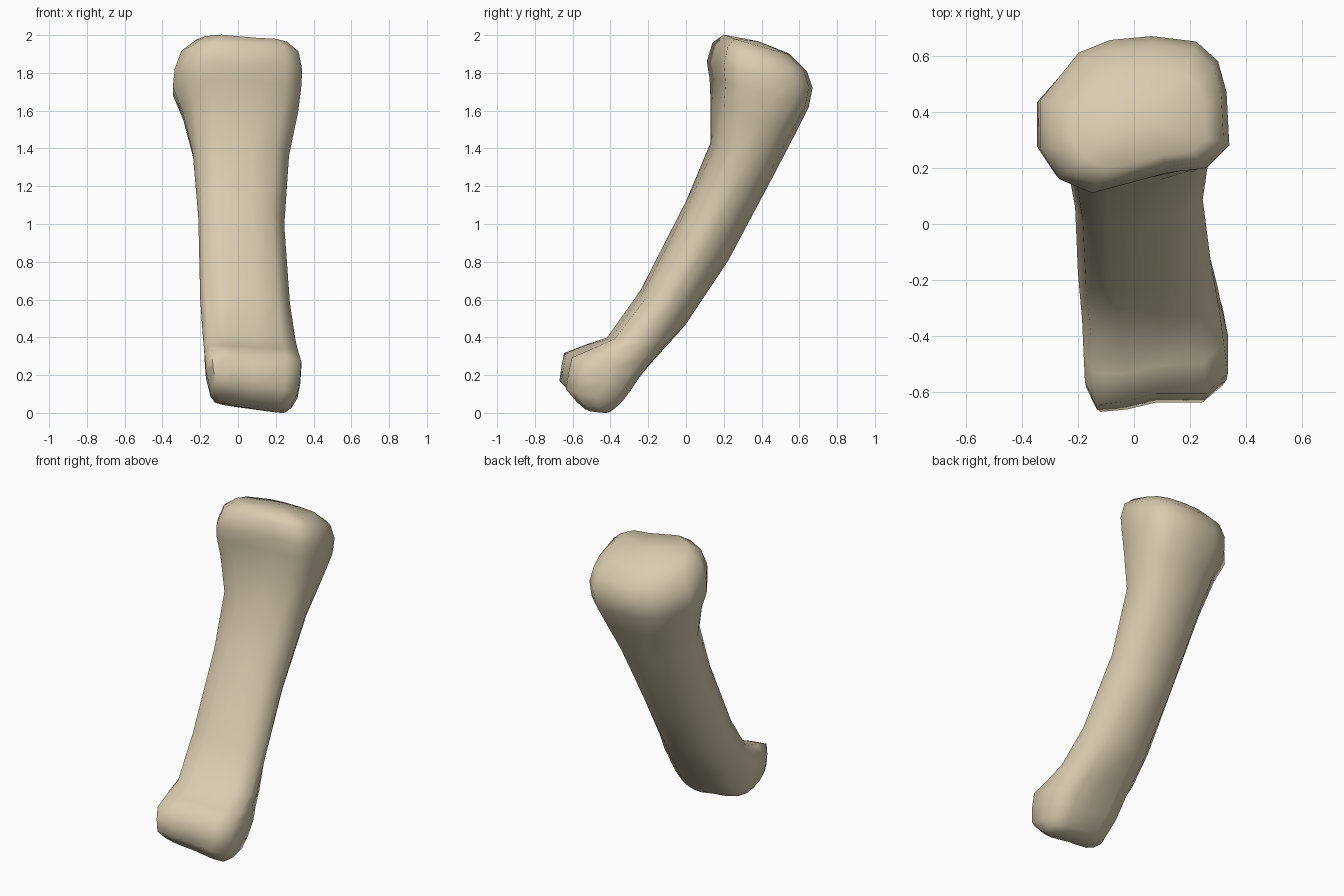
import bpy
import bmesh
from math import pi
from mathutils import Vector

cube = bpy.data.objects.get("Cube")
if cube:
    bpy.data.objects.remove(cube, do_unlink=True)

# Single bone colour
bone = bpy.data.materials.new("warm bone")
bone.use_nodes = True
bone.diffuse_color = (0.69, 0.60, 0.43, 1)
bsdf = bone.node_tree.nodes["Principled BSDF"]
bsdf.inputs["Base Color"].default_value = bone.diffuse_color
bsdf.inputs["Roughness"].default_value = 0.8

# Unit cross-sections (across, front to back), starting on the right side
FOOT = [(-1, -.6), (-.85, -1), (-.45, -.95), (0, -.8), (.7, -.8), (1, -.45), (1, .2),
        (.92, .7), (.6, .95), (.1, .92), (-.4, .98), (-.8, .8), (-1, .2)]
SHAFT = [(-1, -.45), (-.88, -.88), (-.45, -1), (.25, -.88), (.72, -.68), (1, -.2), (.96, .2),
         (.82, .55), (.55, .85), (.15, 1), (-.3, .95), (-.68, .7), (-.95, .2)]
HEAD = [(-1, -.43), (-.8, -.82), (-.45, -1), (.35, -.74), (.76, -.68), (1, -.39), (.97, .29),
        (.88, .68), (.65, .93), (.18, 1), (-.26, .95), (-.59, .79), (-1, .18)]
SIDES = len(SHAFT)

# Stations from foot to head: front (y, z), back (y, z), x range,
# shape (-1 foot, 0 shaft, 1 head), sideways tilt
STATIONS = [
    ((-.55, .04), (-.40, .02), (-.12, .25), -1, -.14),
    ((-.60, .08), (-.37, .04), (-.145, .285), -1, -.13),
    ((-.67, .15), (-.33, .07), (-.155, .315), -1, -.10),
    ((-.66, .23), (-.28, .13), (-.17, .33), -1, -.06),
    ((-.645, .31), (-.23, .20), (-.175, .335), -1, -.03),
    ((-.54, .355), (-.17, .27), (-.18, .32), -.7, -.03),
    ((-.42, .40), (-.10, .35), (-.185, .305), -.4, 0),
    ((-.24, .65), (0, .47), (-.20, .275), 0, 0),
    ((0, 1.12), (.22, .80), (-.21, .245), 0, 0),
    ((.13, 1.43), (.46, 1.25), (-.24, .27), .2, 0),
    ((.13, 1.65), (.58, 1.48), (-.295, .318), .6, 0),
    ((.125, 1.77), (.65, 1.62), (-.345, .335), 1, 0),
    ((.11, 1.86), (.67, 1.72), (-.335, .34), 1, 0),
    ((.14, 1.96), (.64, 1.81), (-.30, .32), 1, 0),
    ((.20, 2.0), (.55, 1.90), (-.22, .26), 1, -.02),
]


def ring(bm, front, back, span, shape, tilt):
    f, b = Vector((0, *front)), Vector((0, *back))
    mid, half = (f + b) / 2, (b - f) / 2
    cx, rx = (span[0] + span[1]) / 2, (span[1] - span[0]) / 2
    verts = []
    for plain, end in zip(SHAFT, HEAD if shape > 0 else FOOT):
        u, v = Vector(plain).lerp(Vector(end), abs(shape))
        p = mid + half * v
        p.x = cx + rx * u
        p.z += tilt * rx * u
        verts.append(bm.verts.new(p))
    return verts


# Lofted shaft with both joint ends
bm = bmesh.new()
rings = [ring(bm, *s) for s in STATIONS]
for low, high in zip(rings, rings[1:]):
    for i in range(SIDES):
        j = (i + 1) % SIDES
        bm.faces.new((low[i], low[j], high[j], high[i]))

# Softly domed end caps
for loop, lift in ((rings[0], -.005), (rings[-1], .02)):
    centre = sum((v.co for v in loop), Vector()) / SIDES
    tip = bm.verts.new(centre + Vector((0, 0, lift)))
    for i in range(SIDES):
        bm.faces.new((loop[i], loop[(i + 1) % SIDES], tip))
bmesh.ops.recalc_face_normals(bm, faces=bm.faces)

mesh = bpy.data.meshes.new("long_bone")
bm.to_mesh(mesh)
bm.free()
mesh.materials.append(bone)
obj = bpy.data.objects.new("long_bone", mesh)
bpy.context.collection.objects.link(obj)

bpy.context.view_layer.objects.active = obj
obj.select_set(True)
bpy.ops.object.shade_smooth_by_angle(angle=pi / 3)
